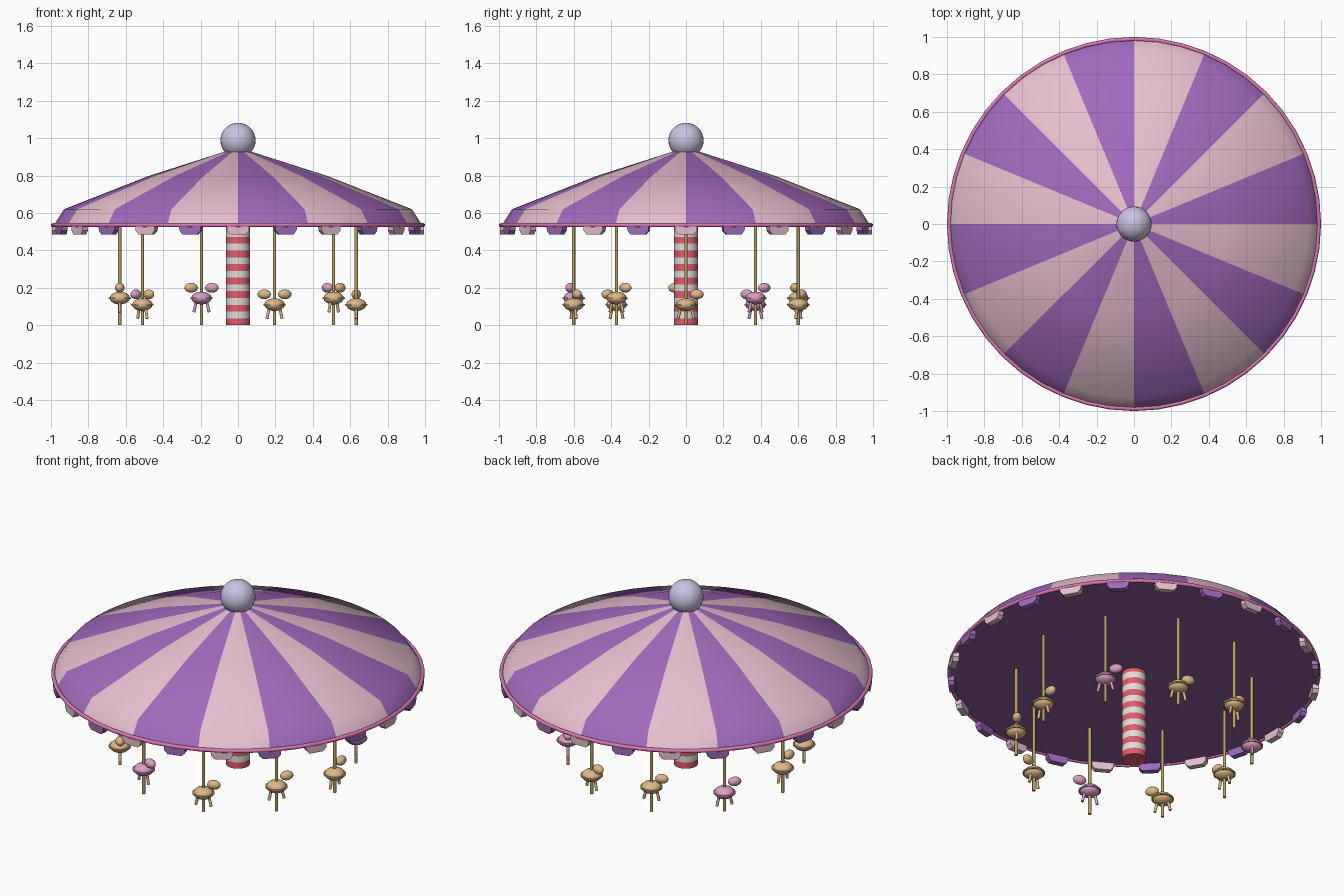
import bpy, bmesh, math
from mathutils import Matrix, Vector

if "Cube" in bpy.data.objects:
    bpy.data.objects.remove(bpy.data.objects["Cube"])


def material(name, hexcode):
    """Flat colour from an sRGB hex string."""
    srgb = [int(hexcode[i:i + 2], 16) / 255 for i in (0, 2, 4)]
    lin = [c / 12.92 if c <= 0.04045 else ((c + 0.055) / 1.055) ** 2.4 for c in srgb]
    m = bpy.data.materials.new(name)
    m.use_nodes = True
    m.diffuse_color = (*lin, 1)
    m.node_tree.nodes["Principled BSDF"].inputs["Base Color"].default_value = (*lin, 1)
    return m


purple = material("purple", "A06ABC")
pale_pink = material("pale pink", "E6BFCE")
ceiling_purple = material("ceiling purple", "8F60A2")
rim_pink = material("rose", "D878B2")
red = material("red", "E25C6E")
white = material("off white", "E2DEDA")
lavender = material("lavender", "CAC2E0")
brass = material("brass", "B8A25E")
tan = material("tan", "DEB887")
rose_pink = material("mount pink", "DD9FC4")


def finish(name, bm, mats, smooth=True):
    bmesh.ops.recalc_face_normals(bm, faces=bm.faces)
    mesh = bpy.data.meshes.new(name)
    bm.to_mesh(mesh)
    bm.free()
    for m in mats:
        mesh.materials.append(m)
    obj = bpy.data.objects.new(name, mesh)
    bpy.context.collection.objects.link(obj)
    if smooth:
        bpy.ops.object.select_all(action="DESELECT")
        obj.select_set(True)
        bpy.context.view_layer.objects.active = obj
        bpy.ops.object.shade_smooth_by_angle(angle=math.radians(60))
    return obj


def lathe(name, profile, segments, mats, rule=lambda ring, seg: 0, closed=False):
    """Turn (radius, z) points around z; rule picks a material per face."""
    bm = bmesh.new()
    rings = []
    for r, z in profile:
        if r == 0:
            rings.append([bm.verts.new((0, 0, z))] * segments)
        else:
            angles = [math.tau * s / segments for s in range(segments)]
            rings.append([bm.verts.new((r * math.cos(a), r * math.sin(a), z)) for a in angles])
    pairs = list(zip(rings, rings[1:]))
    if closed:
        pairs.append((rings[-1], rings[0]))
    for i, (low, high) in enumerate(pairs):
        for s in range(segments):
            t = (s + 1) % segments
            corners = list(dict.fromkeys([low[s], low[t], high[t], high[s]]))
            bm.faces.new(corners).material_index = rule(i, s)
    return finish(name, bm, mats)


def ellipsoid(bm, centre, radii):
    m = Matrix.Translation(centre) @ Matrix.Diagonal((*radii, 1))
    bmesh.ops.create_uvsphere(bm, u_segments=20, v_segments=12, radius=1, matrix=m)


def rod(bm, a, b, radius, sides=10):
    a, b = Vector(a), Vector(b)
    m = Matrix.Translation((a + b) / 2) @ (b - a).to_track_quat("Z", "Y").to_matrix().to_4x4()
    bmesh.ops.create_cone(bm, cap_ends=True, segments=sides, radius1=radius,
                          radius2=radius, depth=(b - a).length, matrix=m)


# Striped canopy with sixteen panels
SEGMENTS = 48
lathe("canopy", [(0.985, 0.535), (0.93, 0.62), (0.48, 0.797), (0.08, 0.925), (0, 0.94)],
      SEGMENTS, [purple, pale_pink], lambda ring, seg: seg // 3 % 2)
lathe("ceiling", [(0.98, 0.532), (0, 0.532)], SEGMENTS, [ceiling_purple])

# Round rim
corner = [math.tau * i / 10 for i in range(10)]
lathe("canopy_rim", [(0.989 + 0.011 * math.cos(a), 0.535 + 0.011 * math.sin(a)) for a in corner],
      SEGMENTS, [rim_pink], closed=True)

# Striped centre column
BAND = 0.0363
column = [(0, 0)] + [(0.065, min(i * BAND, 0.53)) for i in range(16)]
lathe("centre_column", column, 24, [red, white], lambda ring, seg: 0 if ring == 0 else (ring - 1) % 2)

# Finial ball
bm = bmesh.new()
bmesh.ops.create_uvsphere(bm, u_segments=32, v_segments=16, radius=0.094,
                          matrix=Matrix.Translation((0, 0, 0.988)))
finish("finial_ball", bm, [lavender])

# Scalloped trim hanging below the rim
half_outline = [(0.06, 0.53), (0.058, 0.505), (0.04, 0.486)]
outline = half_outline + [(-y, z) for y, z in reversed(half_outline)]
for i in range(24):
    bm = bmesh.new()
    face = bm.faces.new([bm.verts.new((0.96, y, z)) for y, z in outline])
    side = bmesh.ops.extrude_face_region(bm, geom=[face], use_keep_orig=True)["geom"]
    bmesh.ops.translate(bm, vec=(0.034, 0, 0),
                        verts=[v for v in side if isinstance(v, bmesh.types.BMVert)])
    bm.transform(Matrix.Rotation(math.tau * i / 24, 4, "Z"))
    finish(f"scallop_{i + 1}", bm, [purple if i % 2 else pale_pink], smooth=False)

# Ten poles, each carrying a mount that faces along the ring
for k in range(10):
    place = Matrix.Rotation(math.tau * k / 10, 4, "Z") @ Matrix.Translation((0.632, 0, 0))

    bm = bmesh.new()
    rod(bm, (0, 0, 0), (0, 0, 0.532), 0.009)
    bm.transform(place)
    finish(f"pole_{k + 1}", bm, [brass])

    # Rounded body with a thin ridge, a head in front and two splayed legs
    z = 0.145 if k % 2 else 0.11
    bm = bmesh.new()
    ellipsoid(bm, (0, 0, z), (0.054, 0.054, 0.034))
    rod(bm, (0, 0, z - 0.004), (0, 0, z + 0.004), 0.06, sides=24)
    ellipsoid(bm, (0, 0.058, z + 0.055), (0.025, 0.037, 0.026))
    for side in (-1, 1):
        rod(bm, (0, 0.03 * side, z - 0.02), (0, 0.043 * side, z - 0.075), 0.008)
    bm.transform(place)
    finish(f"mount_{k + 1}", bm, [rose_pink if k % 3 == 1 else tan])
